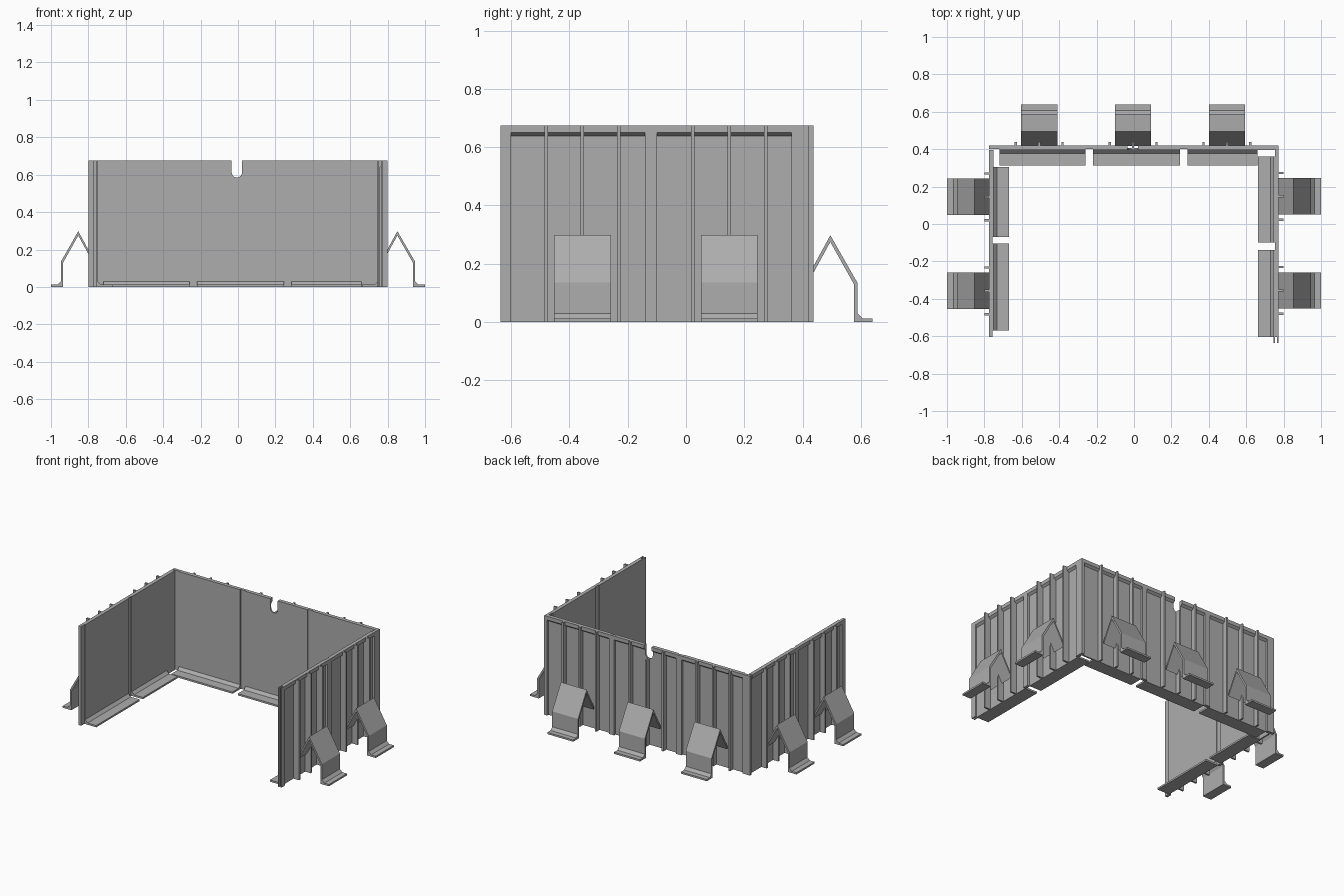
import bpy, bmesh, math

if "Cube" in bpy.data.objects:
    bpy.data.objects.remove(bpy.data.objects["Cube"], do_unlink=True)

GREY = (0.42, 0.42, 0.42, 1)
metal = bpy.data.materials.new("grey_metal")
metal.use_nodes = True
metal.diffuse_color = GREY
metal.node_tree.nodes["Principled BSDF"].inputs["Base Color"].default_value = GREY

HEIGHT = 0.675
# each wall maps (along, outward, up) to the model's axes
FRAMES = {
    "back": lambda u, d, z: (u, d, z),
    "right": lambda u, d, z: (-d, u, z),
    "left": lambda u, d, z: (d, u, z),
}


def prism(name, side, profile, start, end):
    """Extrude an (outward, up) profile along a wall."""
    frame = FRAMES[side]
    bm = bmesh.new()
    face = bm.faces.new([bm.verts.new(frame(start, d, z)) for d, z in profile])
    extruded = bmesh.ops.extrude_face_region(bm, geom=[face])["geom"]
    for v in extruded:
        if isinstance(v, bmesh.types.BMVert):
            v.co = [a + b - c for a, b, c in
                    zip(v.co, frame(end, 0, 0), frame(start, 0, 0))]
    bmesh.ops.recalc_face_normals(bm, faces=bm.faces)
    mesh = bpy.data.meshes.new(name)
    bm.to_mesh(mesh)
    bm.free()
    mesh.materials.append(metal)
    obj = bpy.data.objects.new(name, mesh)
    bpy.context.collection.objects.link(obj)
    return obj


def rect(d0, d1, z0=0.0, z1=HEIGHT):
    return [(d0, z0), (d1, z0), (d1, z1), (d0, z1)]


def build_wall(side, inner, rib_end, panels, stiles, flanges, braces, peak, leg, toe):
    sheet, outer = inner + 0.01, inner + 0.025
    parts = []

    def add(part, profile, start, end):
        parts.append(prism(f"{side}_{part}", side, profile, start, end))

    for start, end in panels:
        # thin sheet with a top rail whose underside slopes
        add("panel", rect(inner, sheet), start, end)
        add("top_rail", [(sheet, 0.638), (sheet, HEIGHT), (outer, HEIGHT), (outer, 0.65)],
            start, end)
    # flush posts at seams and ends
    for start, end in stiles:
        add("post", rect(inner + 0.006, outer), start, end)
    # inward floor flange with a chamfered bend
    for start, end in flanges:
        add("floor_flange", [(inner, 0), (inner - 0.083, 0), (inner - 0.083, 0.012),
                             (inner - 0.018, 0.012), (inner, 0.03)], start, end)
    # bent sheet braces, each with three stiffening ribs behind
    t = 0.012
    foot = inner + 0.022
    drop = 0.295 - 1.8 * (peak - foot)
    bent = [(foot, drop), (peak, 0.298), (leg, 0.135), (leg, 0.03), (leg + 0.018, 0.012),
            (toe, 0.012), (toe, 0), (leg - t, 0), (leg - t, 0.13),
            (peak, 0.275), (foot, drop - 0.022)]
    for middle in braces:
        add("brace", bent, middle - 0.097, middle + 0.097)
        for offset in (-0.125, 0, 0.125):
            u = middle + offset
            add("rib", rect(sheet, rib_end), u - 0.006, u + 0.006)
    return parts


back = build_wall(
    "back", 0.395, 0.438,
    [(-0.72, -0.26), (-0.22, 0.247), (0.285, 0.75)],
    [(-0.775, -0.72), (-0.26, -0.22), (0.247, 0.285), (0.75, 0.77)],
    [(-0.72, -0.26), (-0.22, 0.247), (0.285, 0.66)],
    [-0.507, -0.005, 0.497], 0.495, 0.588, 0.64)

build_wall(
    "left", 0.747, 0.8,
    [(-0.605, -0.14), (-0.1, 0.362)],
    [(-0.14, -0.1), (0.362, 0.42)],
    [(-0.605, -0.14), (-0.1, 0.362)],
    [-0.355, 0.148], 0.852, 0.947, 1.0)

build_wall(
    "right", 0.75, 0.8,
    [(-0.57, -0.105), (-0.07, 0.395)],
    [(-0.605, -0.57), (-0.105, -0.07)],
    [(-0.57, -0.105), (-0.07, 0.305)],
    [-0.357, 0.145], 0.854, 0.947, 1.0)

# paired joining fins on the open end of the left wall
for d in (0.747, 0.764):
    prism("left_end_fin", "left", rect(d, d + 0.008), -0.637, -0.6)

# round-bottomed notch cut through the top of the back wall
cx, cz, r = -0.006, 0.613, 0.028
bm = bmesh.new()
outline = [(cx + r, 0.8), (cx - r, 0.8)]
outline += [(cx - r * math.cos(math.pi * i / 12), cz - r * math.sin(math.pi * i / 12))
            for i in range(13)]
face = bm.faces.new([bm.verts.new((x, 0.3, z)) for x, z in outline])
moved = bmesh.ops.extrude_face_region(bm, geom=[face])["geom"]
bmesh.ops.translate(bm, vec=(0, 0.2, 0),
                    verts=[v for v in moved if isinstance(v, bmesh.types.BMVert)])
bmesh.ops.recalc_face_normals(bm, faces=bm.faces)
cut_mesh = bpy.data.meshes.new("notch_cutter")
bm.to_mesh(cut_mesh)
bm.free()
cutter = bpy.data.objects.new("notch_cutter", cut_mesh)
cutter.hide_render = True
bpy.context.collection.objects.link(cutter)

for obj in back:
    xs = [v.co.x for v in obj.data.vertices]
    if min(xs) < cx < max(xs) and "brace" not in obj.name and "flange" not in obj.name:
        cut = obj.modifiers.new("notch", "BOOLEAN")
        cut.operation = "DIFFERENCE"
        cut.solver = "EXACT"
        cut.object = cutter
        bpy.context.view_layer.objects.active = obj
        bpy.ops.object.modifier_apply(modifier=cut.name)
bpy.data.objects.remove(cutter, do_unlink=True)
